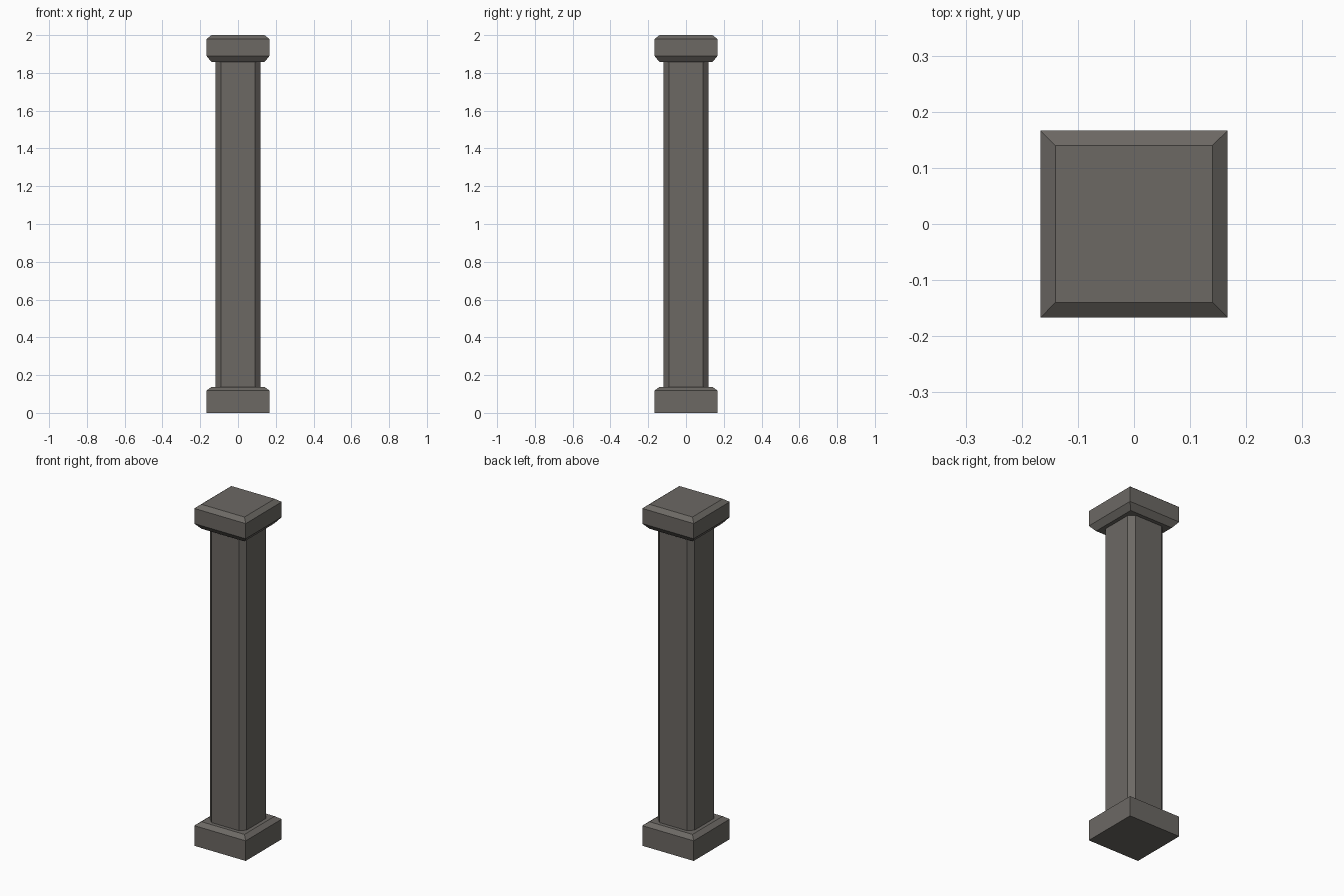
import bpy, bmesh

if "Cube" in bpy.data.objects:
    bpy.data.objects.remove(bpy.data.objects["Cube"])

stone = bpy.data.materials.new("warm grey stone")
stone.diffuse_color = (0.15, 0.14, 0.127, 1)
stone.use_nodes = True
stone.node_tree.nodes["Principled BSDF"].inputs["Base Color"].default_value = stone.diffuse_color


def section(half, chamfer=0.0):
    """Square outline, counter-clockwise, with optional cut corners."""
    i = half - chamfer
    if chamfer == 0:
        return [(-half, -half), (half, -half), (half, half), (-half, half)]
    return [(-i, -half), (i, -half), (half, -i), (half, i),
            (i, half), (-i, half), (-half, i), (-half, -i)]


def stack(name, levels, chamfer=0.0):
    """Loft square sections through (z, half width) levels and cap the ends."""
    bm = bmesh.new()
    rings = [[bm.verts.new((x, y, z)) for x, y in section(half, chamfer)]
             for z, half in levels]
    for a, b in zip(rings, rings[1:]):
        for k in range(len(a)):
            n = (k + 1) % len(a)
            bm.faces.new((a[k], a[n], b[n], b[k]))
    bm.faces.new(rings[0][::-1])
    bm.faces.new(rings[-1])
    mesh = bpy.data.meshes.new(name)
    bm.to_mesh(mesh)
    bm.free()
    mesh.materials.append(stone)
    obj = bpy.data.objects.new(name, mesh)
    bpy.context.collection.objects.link(obj)
    return obj


# Plinth with a bevelled top edge
stack("base", [(0, 0.167), (0.118, 0.167), (0.138, 0.14)])
# Square shaft with chamfered corners
stack("shaft", [(0.138, 0.118), (1.857, 0.118)], chamfer=0.029)
# Capital bevelled above and below
stack("capital", [(1.857, 0.14), (1.89, 0.167), (1.979, 0.167), (2.0, 0.14)])
